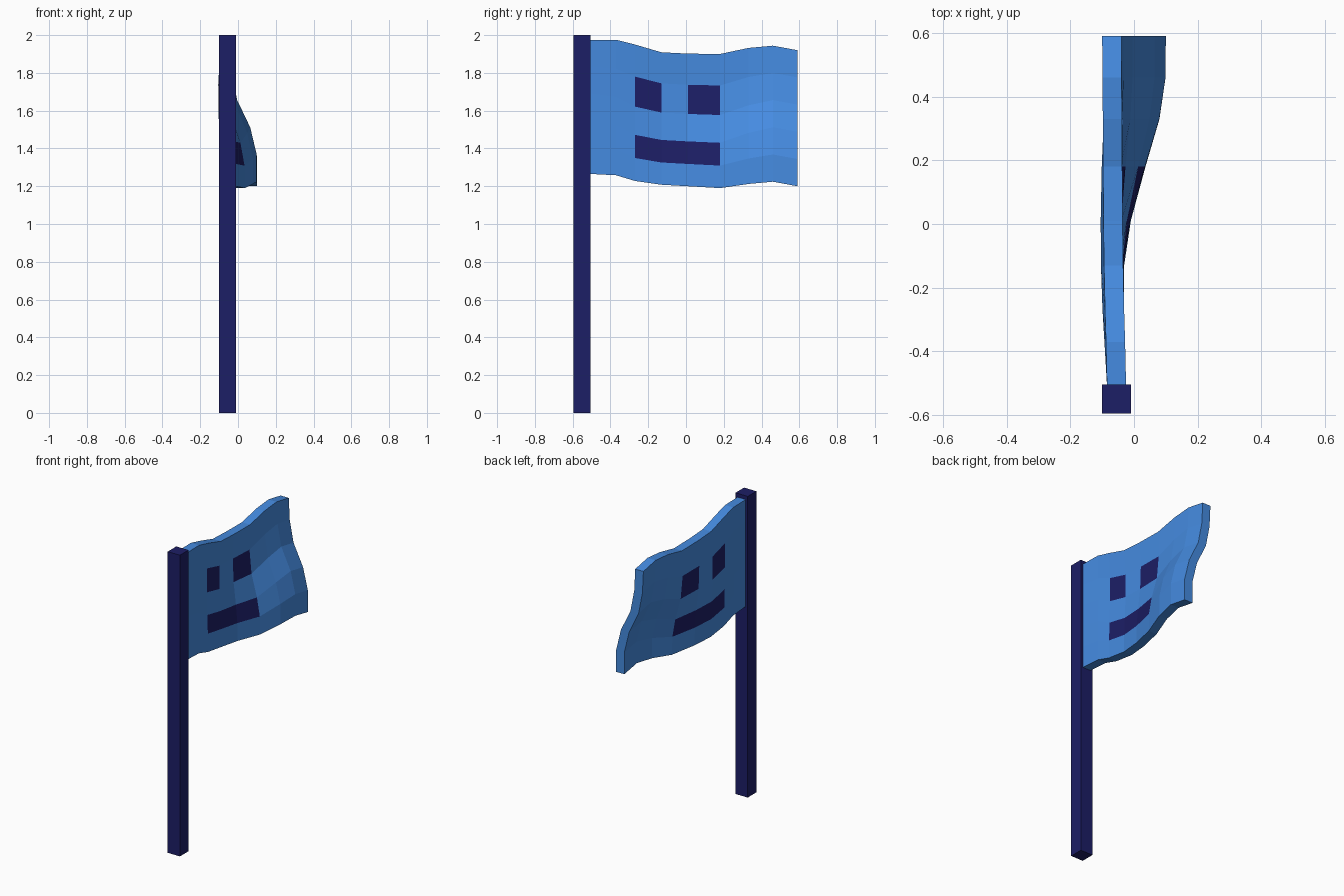
import bpy, bmesh

if "Cube" in bpy.data.objects:
    bpy.data.objects.remove(bpy.data.objects["Cube"])


def material(name, color):
    m = bpy.data.materials.new(name)
    m.diffuse_color = (*color, 1)
    m.use_nodes = True
    m.node_tree.nodes["Principled BSDF"].inputs["Base Color"].default_value = m.diffuse_color
    return m


blue = material("flag_blue", (0.06, 0.26, 0.75))
navy = material("navy", (0.012, 0.013, 0.133))


def finish(name, bm, mats):
    bmesh.ops.recalc_face_normals(bm, faces=bm.faces)
    mesh = bpy.data.meshes.new(name)
    bm.to_mesh(mesh)
    bm.free()
    for m in mats:
        mesh.materials.append(m)
    obj = bpy.data.objects.new(name, mesh)
    bpy.context.collection.objects.link(obj)
    return obj


# Square pole
bm = bmesh.new()
bmesh.ops.create_cube(bm, size=1)
for v in bm.verts:
    v.co = (v.co.x * 0.09 - 0.055, v.co.y * 0.09 - 0.55, v.co.z * 2 + 1)
finish("pole", bm, [navy])

# Waving flag, one entry per column:
# y, top z, bottom z, top x, sideways swing of the bottom, row skew, mid bulge
columns = [
    (-0.505, 1.975, 1.265, -0.055, 0.000, 0.0, 0.000),
    (-0.370, 1.975, 1.258, -0.058, 0.000, 0.4, -0.005),
    (-0.270, 1.950, 1.228, -0.061, 0.000, 1.0, -0.008),
    (-0.130, 1.909, 1.208, -0.064, 0.003, 1.0, -0.010),
    (0.010, 1.902, 1.200, -0.066, 0.026, 1.0, -0.010),
    (0.180, 1.900, 1.190, -0.067, 0.073, 1.0, -0.008),
    (0.330, 1.932, 1.212, -0.068, 0.118, 0.4, -0.003),
    (0.460, 1.944, 1.224, -0.069, 0.138, 0.0, 0.000),
    (0.590, 1.920, 1.200, -0.070, 0.140, 0.0, 0.000),
]
skew = [0, 0.035, 0.055, 0.062, 0.032, 0]
swing = [0, 0.05, 0.25, 0.75, 1, 1]
bulge = [0, 1, 1, 0.6, 0.2, 0]
face_cells = {(2, 1), (4, 1), (2, 3), (3, 3), (4, 3)}   # two eyes and a mouth
half = 0.03

bm = bmesh.new()
sides = []
for s in (-half, half):
    grid = []
    for y, top, bottom, x, d, k, b in columns:
        grid.append([bm.verts.new((x + d * swing[r] + b * bulge[r] + s, y,
                                   top + (bottom - top) * (r / 5 + k * skew[r])))
                     for r in range(6)])
    sides.append(grid)
    for c in range(len(columns) - 1):
        for r in range(5):
            f = bm.faces.new((grid[c][r], grid[c + 1][r],
                              grid[c + 1][r + 1], grid[c][r + 1]))
            f.material_index = int((c, r) in face_cells)
# Close the rim between both sides
n = len(columns)
rim = ([(c, 0) for c in range(n)] + [(n - 1, r) for r in range(1, 6)]
       + [(c, 5) for c in range(n - 2, -1, -1)] + [(0, r) for r in range(4, 0, -1)])
a, b = sides
for (c0, r0), (c1, r1) in zip(rim, rim[1:] + rim[:1]):
    bm.faces.new((a[c0][r0], a[c1][r1], b[c1][r1], b[c0][r0]))
finish("flag", bm, [blue, navy])
